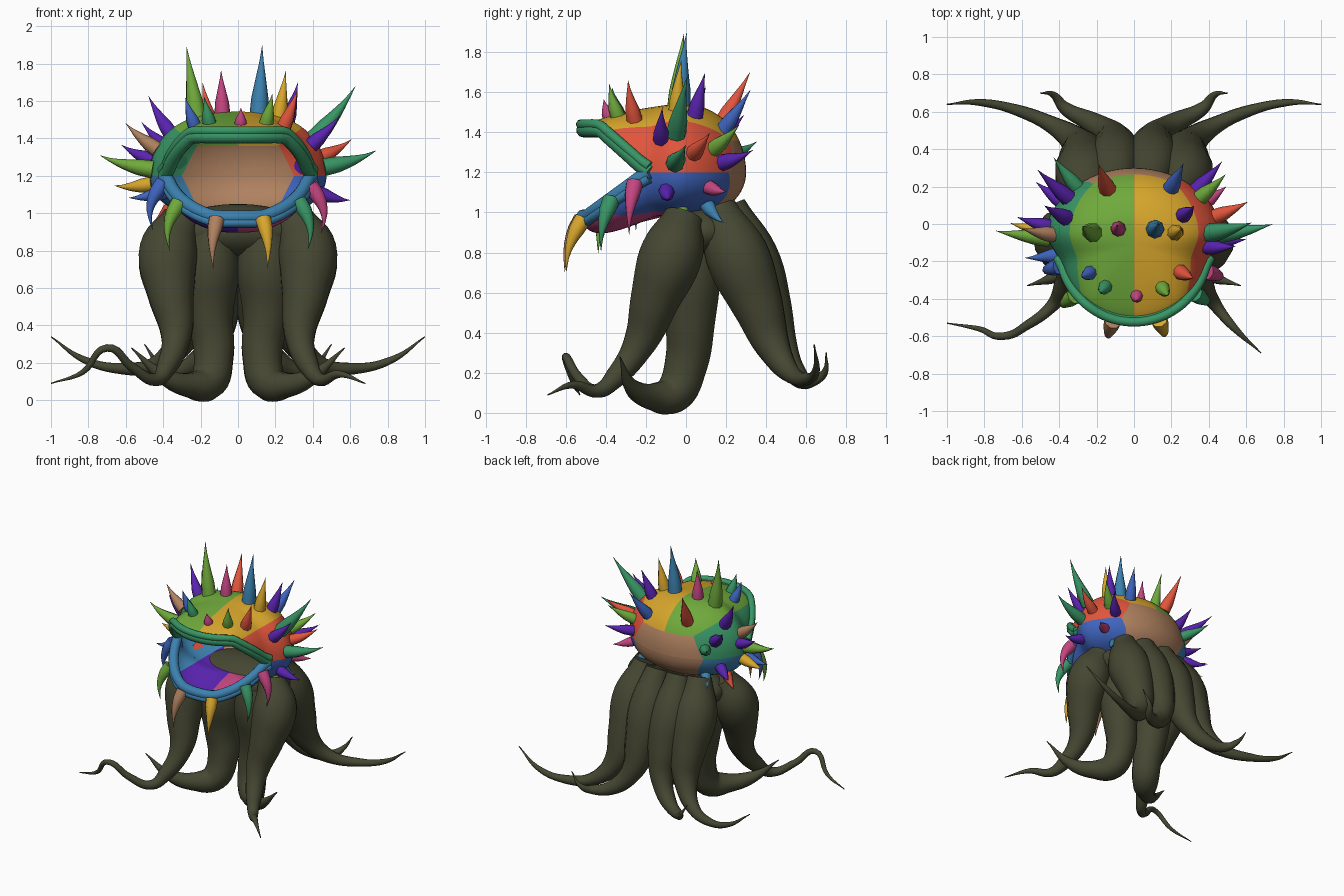
import bpy, bmesh
from math import sin, cos, pi, radians
from mathutils import Vector

if "Cube" in bpy.data.objects:
    bpy.data.objects.remove(bpy.data.objects["Cube"])

COLOURS = {
    "olive": (.06, .063, .032), "lime": (.16, .40, .045), "yellow": (.68, .38, .025),
    "red": (.75, .09, .045), "blue": (.05, .13, .52), "steel": (.045, .22, .43),
    "teal": (.04, .30, .13), "purple": (.1, .017, .43), "pink": (.55, .06, .22),
    "tan": (.43, .22, .115),
}
MATS = {}
for key, rgb in COLOURS.items():
    m = bpy.data.materials.new(key)
    m.use_nodes = True
    m.diffuse_color = (*rgb, 1)
    m.node_tree.nodes["Principled BSDF"].inputs["Base Color"].default_value = (*rgb, 1)
    MATS[key] = m
NAMES = list(COLOURS)


def add_mesh(name, mesh):
    for p in mesh.polygons:
        p.use_smooth = True
    ob = bpy.data.objects.new(name, mesh)
    bpy.context.collection.objects.link(ob)
    return ob


def tube(name, path, colour, sides=3, steps=5):
    """Tapered tube through (x, y, z, radius) points, turned into a mesh."""
    cu = bpy.data.curves.new(name, "CURVE")
    cu.dimensions = "3D"
    cu.bevel_depth = 1
    cu.bevel_resolution = sides
    cu.resolution_u = steps
    cu.use_fill_caps = True
    sp = cu.splines.new("BEZIER")
    sp.radius_interpolation = "CARDINAL" if steps > 4 else "LINEAR"
    sp.bezier_points.add(len(path) - 1)
    for bp, (x, y, z, r) in zip(sp.bezier_points, path):
        bp.co = (x, y, z)
        bp.radius = r
        bp.handle_left_type = bp.handle_right_type = "AUTO"
    tmp = bpy.data.objects.new(name + "_path", cu)
    bpy.context.collection.objects.link(tmp)
    dg = bpy.context.evaluated_depsgraph_get()
    mesh = bpy.data.meshes.new_from_object(tmp.evaluated_get(dg))
    bpy.data.objects.remove(tmp)
    mesh.materials.clear()
    mesh.materials.append(MATS[colour])
    return add_mesh(name, mesh)


# ---- Head shape: a = angle from the front towards +x, u = angle up from the rim
MID_Y, MID_Z, TOP = -.11, 1.2, 1.55
RX, RY = .485, .41


def ramp(a, low, full):
    return min(1, max(0, (cos(a) - low) / (full - low)))


def flat(a, r):
    pinch = ramp(a, -.25, .3)
    pinch = 1 - .18 * pinch * pinch * (3 - 2 * pinch)
    return RX * pinch * r * sin(a), MID_Y - RY * r * cos(a)


def upper(a, u):
    rim = MID_Z + .21 * ramp(a, .2, .78)
    x, y = flat(a, max(0, cos(u)) ** .75)
    top = TOP + .14 * min(0, y)
    return Vector((x, y, rim + (top - rim) * sin(u)))


def lower(a, u):
    rim = MID_Z - .22 * ramp(a, .2, .95)
    x, y = flat(a, max(0, cos(u)) ** .6)
    floor = .98 + .4 * min(0, y + .15)
    return Vector((x, y, rim + (floor - rim) * sin(u)))


# Colour borders of the head, cut as planes through the shells
SLOPE = .75


def in_back_patch(c):
    return c.y > 0 and 1 < c.z < 1.36 and abs(c.x) + .5 * abs(c.z - MID_Z) < .3


def head_colour(c):
    if in_back_patch(c):
        return "tan"
    if c.z - MID_Z > SLOPE * abs(c.x):
        return "yellow" if c.x > 0 else "lime"
    if MID_Z - c.z > SLOPE * abs(c.x):
        return "pink" if c.x > 0 else "purple"
    if c.z > MID_Z:
        return "red" if c.x > 0 else "teal"
    return "blue" if c.x > 0 else "steel"


CUTS = [((0, 0, 1.36), (0, 0, 1))]
for s in (1, -1):
    CUTS += [((0, 0, MID_Z), (-SLOPE * s, 0, 1)), ((.3 * s, 0, MID_Z), (s, 0, .5)),
             ((.3 * s, 0, MID_Z), (s, 0, -.5))]


def shell(name, point, around=64, rows=14):
    bm = bmesh.new()
    grid = [[bm.verts.new(point(2 * pi * i / around, pi / 2 * j / rows))
             for i in range(around)] for j in range(rows)]
    pole = bm.verts.new(point(0, pi / 2))
    for j in range(rows):
        for i in range(around):
            k = (i + 1) % around
            if j + 1 < rows:
                bm.faces.new((grid[j][i], grid[j][k], grid[j + 1][k], grid[j + 1][i]))
            else:
                bm.faces.new((grid[j][i], grid[j][k], pole))
    for co, no in CUTS:
        bmesh.ops.bisect_plane(bm, geom=bm.verts[:] + bm.edges[:] + bm.faces[:],
                               plane_co=co, plane_no=no)
    bmesh.ops.remove_doubles(bm, verts=bm.verts, dist=.002)
    for f in bm.faces:
        f.material_index = NAMES.index(head_colour(f.calc_center_median()))
    bmesh.ops.recalc_face_normals(bm, faces=bm.faces)
    mesh = bpy.data.meshes.new(name)
    bm.to_mesh(mesh)
    bm.free()
    for n in NAMES:
        mesh.materials.append(MATS[n])
    add_mesh(name, mesh)


shell("head_upper", upper)
shell("head_lower", lower)

# ---- Lips: a thick roll with a thinner ridge beside it
for part, point, colour, side in (("upper_lip", upper, "teal", 1), ("lower_lip", lower, "steel", -1)):
    for ridge, grow, lift, rad in (("roll", .98, 0, .036), ("ridge", 1.01, .03, .025)):
        path = []
        for i in range(-12, 13):
            p = point(radians(80) * i / 12, 0)
            path.append((p.x * grow, MID_Y + (p.y - MID_Y) * grow, p.z + side * lift, rad))
        tube(part + "_" + ridge, path, colour, steps=2)

# ---- Spikes: colour, angle round the head, angle up (negative = lower shell), length
SPIKES = [
    ("lime", -109, 68, .34), ("pink", -140, 80, .2), ("steel", 131, 78, .32), ("yellow", 109, 68, .22),
    ("red", -158, 45, .26), ("blue", 151, 38, .22), ("purple", 125, 55, .2), ("purple", -115, 40, .22),
    ("blue", -58, 52, .14), ("teal", -35, 54, .13), ("pink", 3, 54, .08), ("lime", 34, 53, .15),
    ("red", 60, 50, .19), ("purple", 88, 30, .2), ("teal", 100, 35, .33), ("teal", 98, 8, .28),
    ("red", 112, 16, .2), ("lime", 130, 20, .2), ("purple", 136, 8, .2), ("tan", -98, 25, .2),
    ("lime", -95, 6, .28), ("purple", -104, 14, .18), ("teal", -140, 12, .2), ("purple", -130, 22, .25),
    ("purple", 92, -25, .18), ("pink", 125, -20, .14), ("steel", 132, -48, .15), ("lime", 108, -58, .14),
    ("yellow", -100, -12, .2), ("blue", -82, -22, .2), ("purple", -125, -20, .18),
    ("red", -112, -48, .15), ("steel", -138, -42, .13),
]


def spike(name, base, d, bend, length, colour):
    wide = .028 + .07 * length
    path = []
    for t, r in ((-.03, 1), (.25, .9), (.55, .55), (.8, .22), (1, .01)):
        p = base + d * (t * length) + bend * (length * max(0, t) ** 3)
        path.append((*p, r * wide))
    tube(name, path, colour, sides=2, steps=2)


for n, (colour, az, el, length) in enumerate(SPIKES):
    a, u = radians(az), radians(abs(el))
    base = upper(a, u) if el > 0 else lower(a, u)
    rise = 1.4 * sin(u) if el > 0 else -.7 * sin(u)
    out = cos(u) ** 1.5
    d = Vector((sin(a) * out, -cos(a) * out, rise)).normalized()
    spike("spike_%d" % n, base, d, Vector((0, .05, .12)), length, colour)

# ---- Fangs hanging from the lower lip
FANGS = {"blue": -74, "lime": -50, "tan": -16, "yellow": 19, "teal": 52, "pink": 70}
for colour, az in FANGS.items():
    a = radians(az)
    d = Vector((.6 * sin(a), -.5 * cos(a), -.75)).normalized()
    base = lower(a, 0) + Vector((.02 * sin(a), -.02 * cos(a), -.02))
    spike("fang_" + colour, base, d, Vector((-.4 * sin(a), .2 * cos(a), -.25)), .24, colour)

# ---- Hub joining the tentacles under the head
bm = bmesh.new()
bmesh.ops.create_uvsphere(bm, u_segments=32, v_segments=16, radius=1)
for v in bm.verts:
    v.co = Vector((v.co.x * .37, v.co.y * .22 + .08, v.co.z * .15 + .9))
hub_mesh = bpy.data.meshes.new("tentacle_hub")
bm.to_mesh(hub_mesh)
bm.free()
hub_mesh.materials.append(MATS["olive"])
add_mesh("tentacle_hub", hub_mesh)

# ---- Tentacles: (x, y, z, radius) down the +x side, mirrored for the other
INNER = [(.13, -.01, .98, .1), (.15, .01, .72, .16), (.15, .02, .46, .13), (.13, 0, .24, .11),
         (.16, -.06, .1, .1), (.25, -.16, .08, .07), (.4, -.27, .13, .04), (.57, -.33, .28, .003)]
FRONT = [(.3, -.01, .98, .1), (.37, -.07, .8, .16), (.36, -.15, .58, .13), (.33, -.23, .35, .085),
         (.38, -.35, .18, .055), (.44, -.44, .11, .035)]
BACK_OUTER = [(.23, .16, 1.03, .09), (.26, .25, .8, .16), (.27, .36, .53, .13), (.3, .43, .34, .09),
              (.42, .52, .2, .05), (.63, .61, .17, .03), (.83, .65, .22, .018), (1, .64, .34, .003)]
BACK_INNER = [(.09, .21, 1.03, .09), (.1, .32, .78, .14), (.1, .41, .52, .12), (.13, .48, .32, .08),
              (.24, .55, .19, .055), (.37, .62, .16, .035), (.43, .69, .2, .018), (.5, .7, .3, .003)]
LEFT_TIP = [(.54, -.56, .14, .02), (.68, -.69, .09, .003)]
RIGHT_TIP = [(.57, -.54, .18, .025), (.7, -.6, .28, .02), (.83, -.56, .15, .014), (1, -.53, .09, .003)]

for side, s, tip in (("left", 1, LEFT_TIP), ("right", -1, RIGHT_TIP)):
    legs = {"inner": INNER, "front": FRONT + tip, "back_outer": BACK_OUTER, "back_inner": BACK_INNER}
    for label, path in legs.items():
        tube("tentacle_%s_%s" % (label, side), [(s * x, y, z, r) for x, y, z, r in path],
             "olive", sides=4, steps=6)
